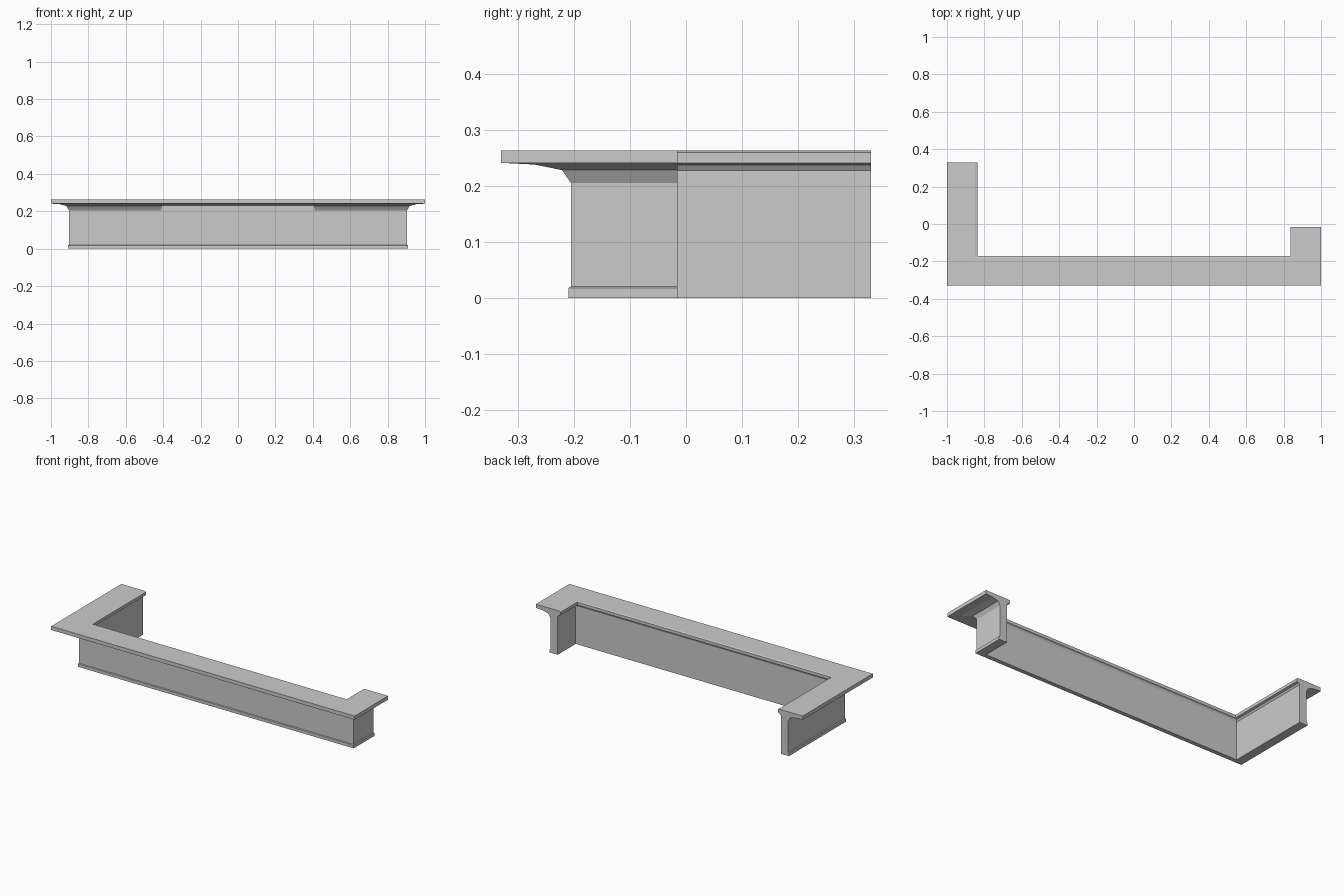
import bpy, bmesh

if "Cube" in bpy.data.objects:
    bpy.data.objects.remove(bpy.data.objects["Cube"])

# Plain grey material
grey = bpy.data.materials.new("plain grey")
grey.diffuse_color = (0.6, 0.6, 0.6, 1)
grey.use_nodes = True
grey.node_tree.nodes["Principled BSDF"].inputs["Base Color"].default_value = grey.diffuse_color

# Cross-section: inset from outer edge on side arms, inset on front, height
PROFILE = [
    (0.0, 0.0, 0.263), (0.0, 0.0, 0.241),              # outer slab edge
    (0.046, 0.06, 0.238), (0.083, 0.109, 0.228),       # curved underside
    (0.096, 0.125, 0.205), (0.096, 0.125, 0.021),      # outer wall
    (0.091, 0.121, 0.018), (0.091, 0.121, 0.0),        # base strip
    (0.144, 0.146, 0.0), (0.144, 0.146, 0.227),        # inner wall
    (0.151, 0.151, 0.237), (0.163, 0.158, 0.241),      # inner underside
    (0.163, 0.158, 0.259), (0.151, 0.151, 0.263),      # inner lip
]
# The middle of the front has a shallower cove under the slab
SHALLOW = list(PROFILE)
SHALLOW[3] = (0.083, 0.109, 0.236)
SHALLOW[4] = (0.096, 0.125, 0.232)

FRONT, BACK, SHORT, MID = -0.33, 0.33, -0.015, 0.41


def arm(sign, y):
    return [(sign * (1 - dx), y, z) for dx, dy, z in PROFILE]


def corner(sign):
    return [(sign * (1 - dx), FRONT + dy, z) for dx, dy, z in PROFILE]


def front(x, profile):
    return [(x, FRONT + dy, z) for dx, dy, z in profile]


# Sections in order: left arm end, front run, right arm end
sections = [
    arm(-1, BACK), corner(-1),
    front(-MID, PROFILE), front(-MID, SHALLOW),
    front(MID, SHALLOW), front(MID, PROFILE),
    corner(1), arm(1, SHORT),
]

# Sweep the profile around the U-shaped path and cap both ends
bm = bmesh.new()
rings = [[bm.verts.new(p) for p in s] for s in sections]
n = len(PROFILE)
for a, b in zip(rings, rings[1:]):
    for i in range(n):
        j = (i + 1) % n
        bm.faces.new((a[i], a[j], b[j], b[i]))
bm.faces.new(rings[0])
bm.faces.new(rings[-1][::-1])
bmesh.ops.remove_doubles(bm, verts=bm.verts, dist=1e-5)
bmesh.ops.dissolve_degenerate(bm, edges=bm.edges, dist=1e-5)
bmesh.ops.recalc_face_normals(bm, faces=bm.faces)

mesh = bpy.data.meshes.new("counter")
bm.to_mesh(mesh)
bm.free()
mesh.materials.append(grey)
counter = bpy.data.objects.new("counter", mesh)
bpy.context.collection.objects.link(counter)
